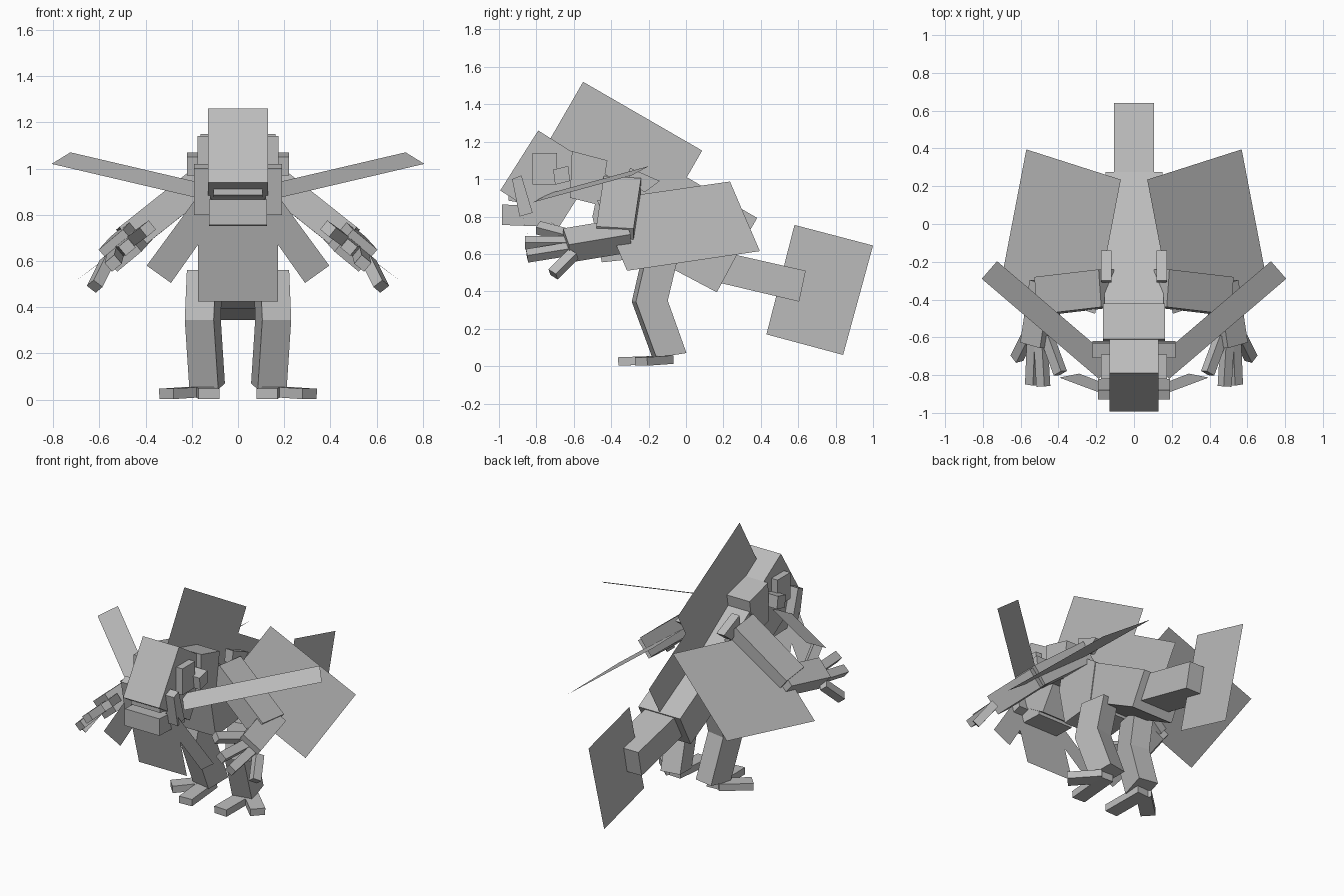
import bpy, bmesh
from mathutils import Vector

if "Cube" in bpy.data.objects:
    bpy.data.objects.remove(bpy.data.objects["Cube"], do_unlink=True)

grey = bpy.data.materials.new("plain_grey")
grey.use_nodes = True
grey.diffuse_color = (0.5, 0.5, 0.5, 1)
grey.node_tree.nodes["Principled BSDF"].inputs["Base Color"].default_value = (0.5, 0.5, 0.5, 1)


def finish(name, bm):
    bmesh.ops.recalc_face_normals(bm, faces=bm.faces)
    mesh = bpy.data.meshes.new(name)
    bm.to_mesh(mesh)
    bm.free()
    mesh.materials.append(grey)
    bpy.context.collection.objects.link(bpy.data.objects.new(name, mesh))


def prism(name, ring, shift):
    """Extrude a flat outline along shift; no shift leaves a single sheet."""
    bm = bmesh.new()
    face = bm.faces.new([bm.verts.new(p) for p in ring])
    if shift:
        ext = bmesh.ops.extrude_face_region(bm, geom=[face], use_keep_orig=True)
        moved = [v for v in ext["geom"] if isinstance(v, bmesh.types.BMVert)]
        bmesh.ops.translate(bm, verts=moved, vec=shift)
    finish(name, bm)


def slab(name, profile, x0, x1):
    """Side profile (y, z) spanning x0 to x1."""
    prism(name, [(x0, y, z) for y, z in profile], Vector((x1 - x0, 0, 0)))


def sheet(name, corners):
    prism(name, corners, None)


def tilted(corner, along, length, depth):
    """Rectangle in the side plane from its upper front corner."""
    u = Vector(along).normalized()
    d = Vector((u.y, -u.x))
    c = Vector(corner)
    return [c, c + u * length, c + u * length + d * depth, c + d * depth]


def limb(name, a, b, normal, width, height):
    """Square-cut bar from a to b, its broad face turned to the normal."""
    a, b = Vector(a), Vector(b)
    axis = (b - a).normalized()
    side = axis.cross(Vector(normal)).normalized() * width / 2
    up = side.cross(axis).normalized() * height / 2
    prism(name, [a + side + up, a - side + up, a - side - up, a + side - up], b - a)


def pair(build, name, *points, **sizes):
    for label, s in (("left", 1), ("right", -1)):
        build(f"{label}_{name}", *[(s * x, y, z) for x, y, z in points], **sizes)


def sheet_pair(name, *corners):
    for label, s in (("left", 1), ("right", -1)):
        sheet(f"{label}_{name}", [(s * x, y, z) for x, y, z in corners])


def slab_pair(name, profile, x0, x1):
    for label, s in (("left", 1), ("right", -1)):
        slab(f"{label}_{name}", profile, s * x0, s * x1)


def leg_pair(name, profile, turn=.18, width=.125):
    """Leg segment turned slightly outwards."""
    for label, s in (("left", 1), ("right", -1)):
        ring = [(s * (.053 - turn * y), y, z) for y, z in profile]
        prism(f"{label}_{name}", ring, Vector((s * width, turn * width, 0)))


# head and jaw
slab("head", tilted((-.79, 1.26), (.845, -.535), .37, .38), -.13, .13)
slab("jaw", [(-.985, .865), (-.72, .85), (-.72, .745), (-.985, .755)], -.125, .125)
slab("mouth", [(-.95, .92), (-.8, .9), (-.8, .86), (-.95, .885)], -.105, .105)
slab_pair("cheek", [(-.93, 1.0), (-.88, 1.02), (-.82, .82), (-.89, .8)], .12, .19)
slab_pair("brow", [(-.82, 1.14), (-.69, 1.14), (-.69, .97), (-.82, .97)], .12, .175)
slab_pair("ear", [(-.71, 1.05), (-.63, 1.07), (-.62, .99), (-.7, .97)], .12, .22)
slab_pair("spike", [(-.3, 1.06), (-.14, .99), (-.22, .93), (-.31, .98)], .12, .175)

# trunk and tail
slab("neck", [(-.61, 1.15), (-.42, 1.1), (-.46, .86), (-.62, .9)], -.163, .163)
slab("chest", [(-.45, 1.04), (-.17, .85), (-.22, .58), (-.45, .555), (-.5, .8)], -.155, .155)
slab("hips", [(-.18, .85), (.275, .6), (.165, .395), (-.3, .64)], -.15, .15)
slab("tail", [(.2, .61), (.64, .51), (.605, .345), (.16, .45)], -.105, .105)

# fins on the centre line
fins = {
    "back_fin": tilted((-.55, 1.52), (.866, -.5), .735, .45),
    "rear_fin": tilted((-.1, 1.07), (.866, -.5), .555, .25),
    "tail_fin": [(.58, .755), (1.0, .645), (.84, .06), (.43, .17)],
}
for name, outline in fins.items():
    sheet(name, [(0, y, z) for y, z in outline])

# hanging sheets under the jaw, all in one plane
sheet("beard", [(-.172, -.77, .425), (.172, -.77, .425), (.172, -.89, .86), (-.172, -.89, .86)])
sheet_pair("side_beard", (.29, -.792, .505), (.395, -.813, .58), (.16, -.901, .9), (.06, -.882, .83))

# long whiskers and folded wings
sheet_pair("whisker", (.725, -.197, 1.07), (.806, -.29, 1.02), (.186, -.82, .875), (.105, -.727, .925))
sheet_pair("wing", (.07, .235, .987), (.57, .395, .615), (.706, -.315, .51), (.206, -.475, .885))

# arms and fingers, lying in a plane that slopes outwards
for label, s in (("left", 1), ("right", -1)):
    slope = (s * .64, 0, .77)
    bars = [("upper_arm", (.14, -.34, .96), (.48, -.38, .69), .2, .13),
            ("forearm", (.46, -.31, .7), (.51, -.64, .645), .14, .125)]
    tips = [(.39, -.79, .74), (.48, -.86, .66), (.54, -.85, .59), (.62, -.71, .49)]
    for i, tip in enumerate(tips):
        root = (.46 + .035 * i, -.6, .69 - .03 * i)
        bars.append((f"finger_{i + 1}", root, tip, .055, .05))
    for name, a, b, width, height in bars:
        limb(f"{label}_{name}", (s * a[0], *a[1:]), (s * b[0], *b[1:]), slope, width, height)

# legs and toes
leg_pair("thigh", [(-.24, .56), (-.07, .56), (-.12, .35), (-.29, .345)])
leg_pair("shin", [(-.29, .345), (-.12, .35), (-.02, .07), (-.18, .045)])
for name, root, tip in (("inner_toe", (.14, -.08, .035), (.125, -.36, .025)),
                        ("outer_toe", (.16, -.1, .035), (.31, -.24, .025))):
    pair(limb, name, root, tip, normal=(0, 0, 1), width=.09, height=.045)
